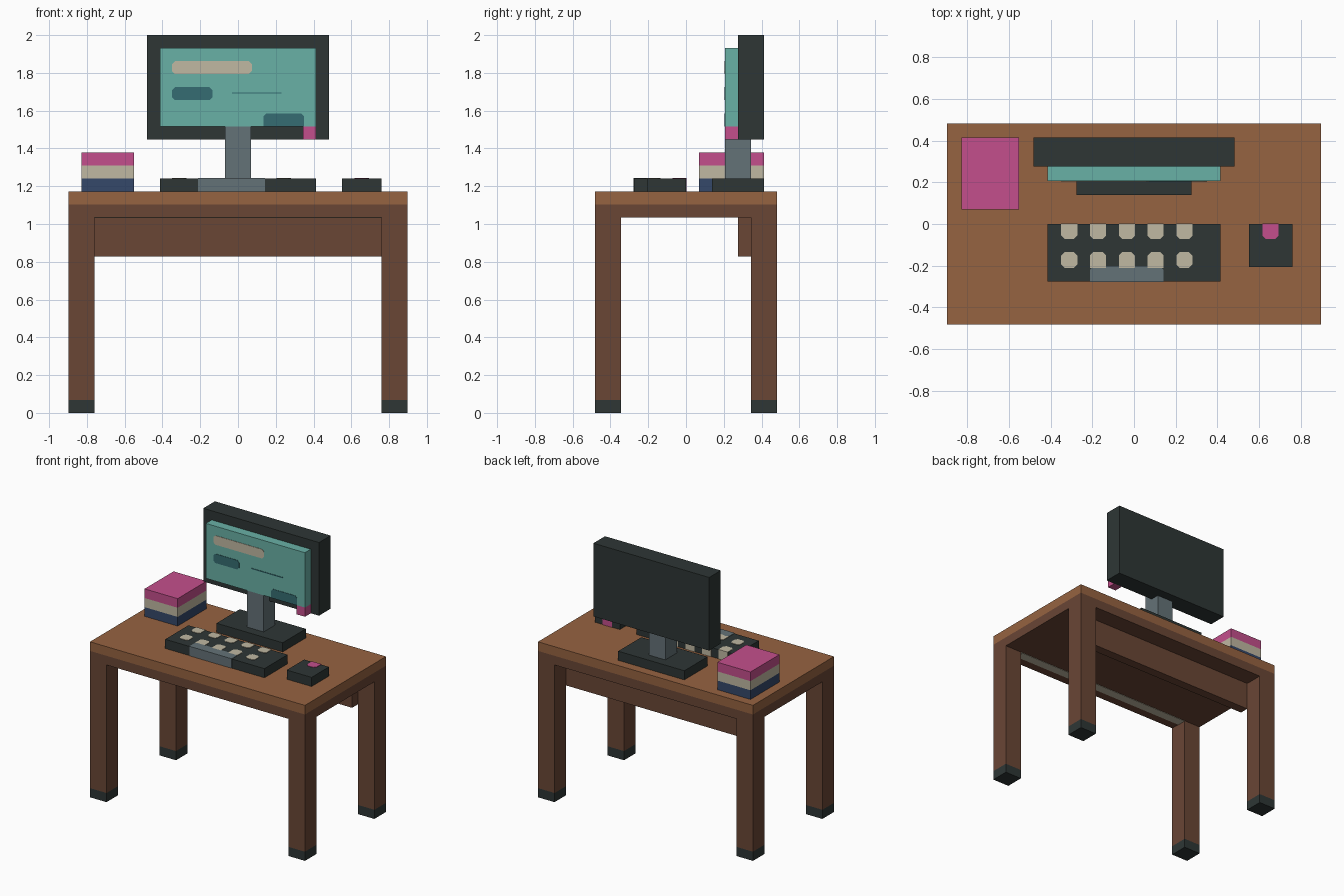
import bpy
import bmesh

cube = bpy.data.objects.get("Cube")
if cube:
    bpy.data.objects.remove(cube, do_unlink=True)

U = 2 / 29       # one block
LIFT = 0.003     # how far painted details stand proud
GROW = 0.004     # sideways growth of painted details
CUT = 0.016      # clipped corner size


def material(name, hexcode):
    def linear(c):
        return c / 12.92 if c <= 0.04045 else ((c + 0.055) / 1.055) ** 2.4
    rgb = [linear(int(hexcode[i:i + 2], 16) / 255) for i in (0, 2, 4)]
    m = bpy.data.materials.new(name)
    m.use_nodes = True
    m.diffuse_color = (*rgb, 1)
    m.node_tree.nodes["Principled BSDF"].inputs["Base Color"].default_value = (*rgb, 1)
    return m


light_wood = material("light wood", "966341")
dark_wood = material("dark wood", "6a4635")
charcoal = material("charcoal", "2e3635")
grey = material("steel grey", "647277")
teal = material("screen teal", "69b1a6")
deep_teal = material("deep teal", "356c72")
cream = material("cream", "c0b8a2")
pink = material("pink", "c44f8c")
navy = material("navy", "35486a")


def prism(name, outline, low, high, place, mat):
    """Extrude a 2D outline; place(a, b, depth) maps it into space."""
    bm = bmesh.new()
    ends = [[bm.verts.new(place(a, b, d)) for a, b in outline] for d in (low, high)]
    for end in ends:
        bm.faces.new(end)
    n = len(outline)
    for i in range(n):
        j = (i + 1) % n
        bm.faces.new((ends[0][i], ends[0][j], ends[1][j], ends[1][i]))
    bmesh.ops.recalc_face_normals(bm, faces=bm.faces)
    mesh = bpy.data.meshes.new(name)
    bm.to_mesh(mesh)
    bm.free()
    mesh.materials.append(mat)
    obj = bpy.data.objects.new(name, mesh)
    bpy.context.collection.objects.link(obj)
    return obj


def upright(a, b, d):
    return (a, b, d)


def facing_front(a, b, d):
    return (a, d, b)


def rect(a0, a1, b0, b1, clip=""):
    """Rectangle whose bottom and/or top corners are clipped."""
    lo = CUT if "bottom" in clip else 0
    hi = CUT if "top" in clip else 0
    points = [(a0 + lo, b0), (a1 - lo, b0), (a1, b0 + lo), (a1, b1 - hi),
              (a1 - hi, b1), (a0 + hi, b1), (a0, b1 - hi), (a0, b0 + lo)]
    return list(dict.fromkeys(points))


def box(name, x, y, z, mat):
    x, y, z = ([v * U for v in r] for r in (x, y, z))
    return prism(name, rect(*x, *y), *z, upright, mat)


def inlay(name, x, y, clip, mat):
    """Coloured block let into the keyboard or mouse."""
    outline = rect(x[0] * U - GROW, x[1] * U + GROW, y[0] * U - LIFT, y[1] * U + LIFT, clip)
    return prism(name, outline, 17 * U, 18 * U + LIFT, upright, mat)


def screen_mark(name, x, z, clip, mat):
    outline = rect(x[0] * U - GROW, x[1] * U + GROW, z[0] * U, z[1] * U, clip)
    return prism(name, outline, 3 * U - LIFT, 3 * U + LIFT, facing_front, mat)


# Desk
box("desk_top", (-13, 13), (-7, 7), (16, 17), light_wood)
box("desk_underlayer", (-13, 13), (-7, 7), (15, 16), dark_wood)
box("back_panel", (-11, 11), (4, 5), (12, 15), dark_wood)
box("under_desk_strip", (-11, 11), (-6, -5), (14.96, 15.5), cream)
for side, x in (("right", (-13, -11)), ("left", (11, 13))):
    for end, y in (("front", (-7, -5)), ("back", (5, 7))):
        box(f"{end}_{side}_leg", x, y, (1, 15), dark_wood)
        box(f"{end}_{side}_foot", x, y, (0, 1), charcoal)

# Monitor
box("monitor_base", (-4, 4), (2, 6), (17, 18), charcoal)
box("monitor_stand", (-1, 1), (3, 5), (18, 21), grey)
box("stand_neck", (-1, 1), (3, 4), (21, 22), grey)
box("monitor_case", (-7, 7), (4, 6), (21, 29), charcoal)
box("screen", (-6, 6), (3, 4), (22, 28), teal)
box("power_light", (5, 6), (3, 4), (21, 22), pink)
screen_mark("screen_title_bar", (-5, 1), (26, 27), "bottom top", cream)
screen_mark("screen_button", (-5, -2), (24, 25), "bottom top", deep_teal)
screen_mark("screen_line", (-0.4, 3.3), (24.5, 24.6), "", deep_teal)
screen_mark("screen_corner_panel", (2, 5), (22, 23), "top", deep_teal)

# Keyboard
box("keyboard", (-6, 6), (-4, 0), (17, 18), charcoal)
for i in range(5):
    x = (2 * i - 5, 2 * i - 4)
    inlay(f"back_key_{i + 1}", x, (-1, 0), "bottom", cream)
    beside_bar = 0 < i < 4
    inlay(f"front_key_{i + 1}", x, (-3, -2), "top" if beside_bar else "bottom top", cream)
inlay("space_bar", (-3, 2), (-4, -3), "top", grey)

# Mouse
box("mouse", (8, 11), (-3, 0), (17, 18), charcoal)
inlay("mouse_button", (9, 10), (-1, 0), "bottom", pink)

# Stack of books
for i, (name, mat) in enumerate((("bottom", navy), ("middle", cream), ("top", pink))):
    box(f"{name}_book", (-12, -8), (1, 6), (17 + i, 18 + i), mat)
